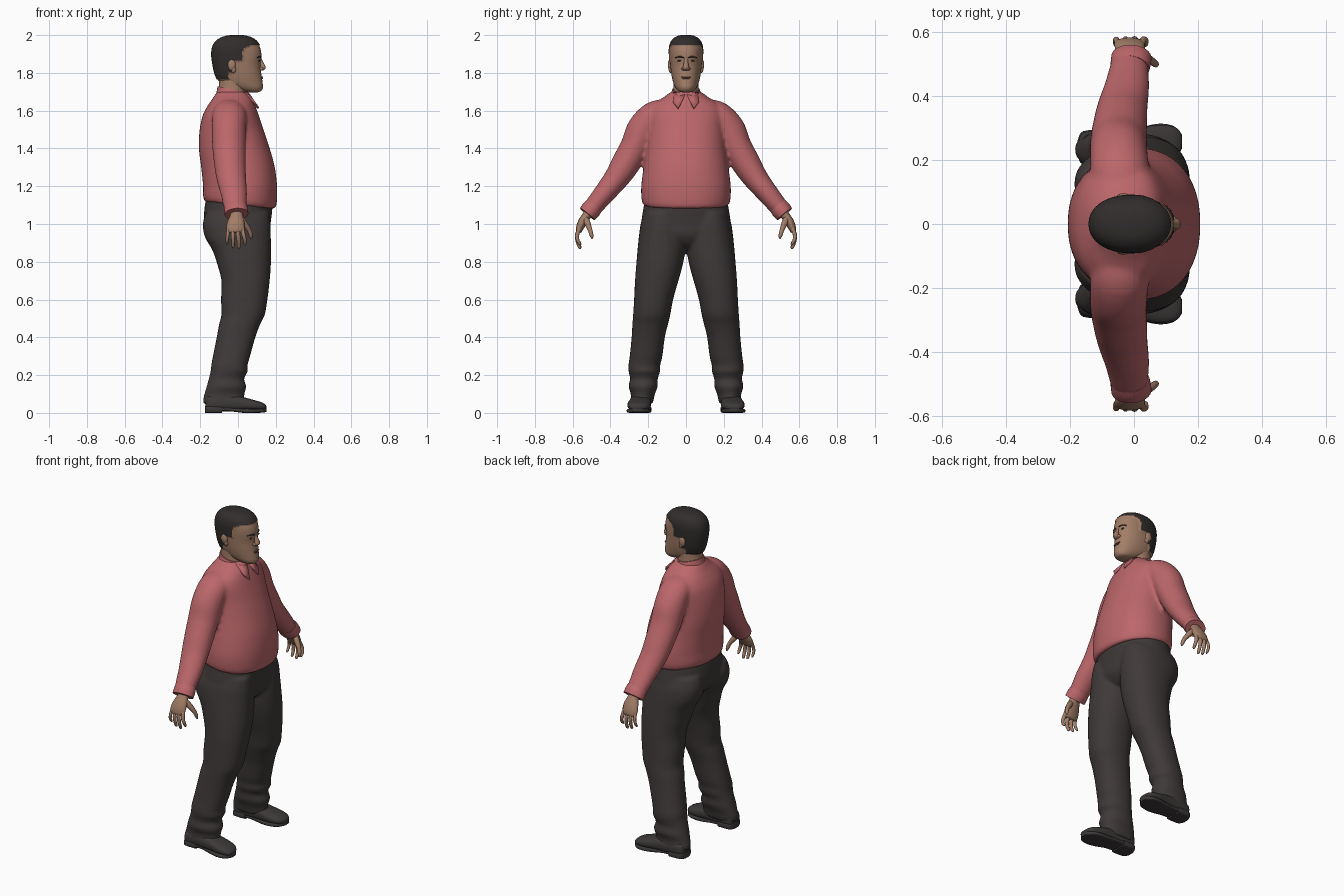
import bpy, bmesh, math
from mathutils import Vector, Matrix
from mathutils.bvhtree import BVHTree


def material(name, col):
    m = bpy.data.materials.new(name)
    m.diffuse_color = (*col, 1)
    return m


SHIRT = material("rose shirt", (0.50, 0.135, 0.145))
PANTS = material("charcoal trousers", (0.050, 0.042, 0.041))
SHOE = material("dark shoe", (0.046, 0.040, 0.040))
SKIN = material("tan skin", (0.36, 0.205, 0.135))
HAIR = material("dark hair", (0.030, 0.026, 0.025))
LIP = material("brown lip", (0.17, 0.075, 0.055))
X, Y, Z = Vector((1, 0, 0)), Vector((0, 1, 0)), Vector((0, 0, 1))


def resample(rows, steps):
    """Catmull-Rom through the section rows."""
    out = []
    for i in range(len(rows) - 1):
        p = [rows[max(0, min(len(rows) - 1, i + k))] for k in (-1, 0, 1, 2)]
        for s in range(steps):
            t = s / steps
            out.append([0.5 * (2 * b + (c - a) * t + (2 * a - 5 * b + 4 * c - d) * t * t
                               + (3 * b - a - 3 * c + d) * t ** 3) for a, b, c, d in zip(*p)])
    return out + [list(rows[-1])]


def loft(bm, rows, axis=None, side=1, n=32, steps=4, p=2.0):
    """Rows are x, y, z, radius 1, radius 2. Rings follow the path unless axis is given."""
    rows = resample(rows, steps)
    pts = [Vector((r[0], r[1] * side, r[2])) for r in rows]
    rings = []
    for i, r in enumerate(rows):
        t = axis or (pts[min(i + 1, len(pts) - 1)] - pts[max(i - 1, 0)]).normalized()
        u = Y if abs(t.x) > 0.9 else (X - t * t.x).normalized()
        v = t.cross(u)
        ring = []
        for k in range(n):
            a = math.tau * k / n
            c, s = math.cos(a), math.sin(a)
            c, s = (math.copysign(abs(q) ** (2 / p), q) for q in (c, s))
            ring.append(bm.verts.new(pts[i] + u * c * max(r[3], .002) + v * s * max(r[4], .002)))
        rings.append(ring)
    for a, b in zip(rings, rings[1:]):
        for k in range(n):
            bm.faces.new((a[k], a[(k + 1) % n], b[(k + 1) % n], b[k]))
    bm.faces.new(rings[0])
    bm.faces.new(rings[-1])


def spans(data):
    """Rows of z, x min, x max, y min, y max turned into section rows."""
    return [((a + b) / 2, (c + d) / 2, z, (b - a) / 2, (d - c) / 2) for z, a, b, c, d in data]


def blob(bm, centre, size):
    m = Matrix.Translation(centre) @ Matrix.Diagonal((*size, 1))
    bmesh.ops.create_uvsphere(bm, u_segments=16, v_segments=10, radius=1, matrix=m)


def finish(name, bm, *mats, voxel=0, angle=50):
    bmesh.ops.recalc_face_normals(bm, faces=bm.faces[:])
    me = bpy.data.meshes.new(name)
    bm.to_mesh(me)
    bm.free()
    ob = bpy.data.objects.new(name, me)
    bpy.context.collection.objects.link(ob)
    for m in mats:
        me.materials.append(m)
    bpy.ops.object.select_all(action='DESELECT')
    ob.select_set(True)
    bpy.context.view_layer.objects.active = ob
    bpy.ops.object.shade_smooth_by_angle(angle=math.radians(angle))
    if voxel:  # fuse the overlapping volumes into one skin
        rm = ob.modifiers.new("fuse", 'REMESH')
        rm.mode, rm.voxel_size, rm.use_smooth_shade = 'VOXEL', voxel, True
        sm = ob.modifiers.new("soften", 'SMOOTH')
        sm.factor, sm.iterations = 0.5, 4
    return ob


# Shirt: torso and sleeves
bm = bmesh.new()
loft(bm, spans([(1.10, -.175, .195, -.225, .225), (1.13, -.185, .205, -.235, .235),
                (1.20, -.185, .207, -.237, .237), (1.30, -.195, .195, -.225, .225),
                (1.40, -.207, .168, -.212, .212), (1.50, -.203, .135, -.205, .205),
                (1.58, -.185, .108, -.205, .205), (1.63, -.158, .09, -.18, .18),
                (1.67, -.13, .073, -.12, .12), (1.70, -.112, .055, -.08, .08)]), Z, n=48, p=2.2)
for v in bm.verts:  # hem dips toward the belly
    if v.co.z < 1.19:
        v.co.z -= 0.1 * v.co.x * min(1, (1.19 - v.co.z) / .06)
for s in (1, -1):
    loft(bm, [(-.045, .10, 1.61, .08, .055), (-.045, .17, 1.575, .09, .075), (-.048, .225, 1.50, .09, .088),
              (-.048, .268, 1.41, .088, .080), (-.042, .325, 1.31, .083, .075),
              (-.035, .37, 1.24, .078, .066), (-.022, .43, 1.165, .070, .057),
              (-.015, .49, 1.092, .060, .050), (-.01, .507, 1.072, .056, .046)], side=s)
finish("shirt", bm, SHIRT, voxel=0.010)

# Cuffs
for s, tag in ((1, "left"), (-1, "right")):
    bm = bmesh.new()
    loft(bm, [(-.013, .488, 1.094, .061, .050), (-.01, .505, 1.073, .063, .053),
              (-.008, .522, 1.052, .063, .050)], side=s)
    finish(tag + "_cuff", bm, SHIRT)

# Collar band and two flaps
bm = bmesh.new()
loft(bm, [(-.026, 0, 1.665, .090, .088), (-.028, 0, 1.69, .084, .080), (-.03, 0, 1.712, .078, .073)], Z)
for v in bm.verts:
    v.co.z -= .22 * (v.co.x + .03)
finish("collar_band", bm, SHIRT)
bm = bmesh.new()
for s in (1, -1):
    bm.faces.new([bm.verts.new((x, y * s, z)) for x, y, z in
                  ((.060, .003, 1.682), (.108, .042, 1.612), (.085, .068, 1.645), (.030, .066, 1.695))])
flaps = finish("collar_flaps", bm, SHIRT)
mod = flaps.modifiers.new("cloth", 'SOLIDIFY')
mod.thickness, mod.offset = 0.012, 0

# Trousers: pelvis and legs
bm = bmesh.new()
loft(bm, spans([(1.15, -.165, .180, -.215, .215), (1.08, -.178, .182, -.226, .226),
                (1.0, -.178, .172, -.235, .235), (.94, -.15, .165, -.20, .20),
                (.89, -.09, .13, -.12, .12), (.865, -.04, .08, -.05, .05)]), Z, n=48, p=2.2)
for s in (1, -1):
    loft(bm, spans([(1.06, -.17, .165, .03, .22), (1.0, -.187, .172, .01, .24), (.93, -.175, .174, .004, .25),
                    (.86, -.135, .175, .004, .257), (.78, -.108, .174, .018, .264),
                    (.70, -.088, .168, .040, .270), (.60, -.090, .156, .068, .275), (.52, -.088, .142, .083, .280),
                    (.47, -.100, .118, .095, .284), (.40, -.113, .092, .112, .288),
                    (.30, -.133, .064, .125, .298), (.25, -.142, .050, .137, .305), (.22, -.145, .052, .137, .304),
                    (.18, -.155, .032, .150, .296), (.14, -.166, .044, .150, .304), (.10, -.178, .034, .165, .292),
                    (.065, -.186, .035, .172, .294), (.048, -.184, .03, .176, .29)]), Z, side=s, p=2.2)
finish("trousers", bm, PANTS, voxel=0.010)

# Shoes: upper, sole and heel block
for s, tag in ((1, "left"), (-1, "right")):
    bm = bmesh.new()
    loft(bm, [(-.172, .238, .05, .030, .035), (-.155, .238, .05, .050, .045), (-.08, .240, .052, .055, .045),
              (0, .243, .05, .058, .040), (.07, .248, .042, .062, .030), (.12, .252, .036, .054, .022),
              (.143, .256, .031, .035, .015), (.15, .257, .029, .015, .008)], X, side=s, p=2.6)
    finish(tag + "_shoe", bm, SHOE)
    bm = bmesh.new()
    for o in ([(-.176, .238, .018, .025, .018), (-.16, .238, .018, .052, .018),
               (-.10, .239, .018, .056, .018), (-.085, .239, .018, .054, .018)],
              [(-.10, .239, .020, .052, .010), (-.04, .24, .018, .052, .010), (.03, .245, .012, .060, .012),
               (.08, .25, .011, .064, .011), (.125, .254, .012, .052, .011), (.15, .258, .015, .022, .010)]):
        loft(bm, o, X, side=s, p=5)
    finish(tag + "_sole", bm, SHOE)

# Hands: palm, four curled fingers and a thumb
for s, tag in ((1, "left"), (-1, "right")):
    bm = bmesh.new()
    loft(bm, [(-.008, .505, 1.075, .034, .026), (-.008, .525, 1.045, .034, .024),
              (-.010, .545, 1.015, .044, .024), (-.014, .560, .985, .048, .021),
              (-.016, .568, .962, .044, .016), (-.016, .570, .954, .034, .010)], side=s, n=20)
    for x0, x1, low, r in ((.022, .036, .888, .0105), (-.003, .004, .868, .0110),
                           (-.028, -.026, .873, .0105), (-.051, -.058, .892, .0090)):
        xm = (x0 + x1) / 2
        loft(bm, [(x0, .560, .985, r, r), (xm, .576, .945, r, r), (x1, .574, (low + .945) / 2, r * .9, r * .9),
                  (x1, .562, low + .008, r * .75, r * .75), (x1, .558, low, r * .3, r * .3)], side=s, n=12)
    loft(bm, [(.012, .532, 1.03, .016, .016), (.036, .520, 1.0, .016, .016), (.058, .508, .968, .012, .012),
              (.068, .500, .940, .010, .010), (.070, .496, .922, .004, .004)], side=s, n=12)
    finish(tag + "_hand", bm, SKIN)

# Neck
bm = bmesh.new()
loft(bm, [(-.03, 0, 1.66, .075, .072), (-.03, 0, 1.72, .072, .066), (-.025, 0, 1.80, .075, .066)], Z)
finish("neck", bm, SKIN)

# Head with hair picked by a hairline rule
bm = bmesh.new()
loft(bm, spans([(1.697, .055, .105, -.02, .02), (1.704, .02, .122, -.04, .04), (1.722, -.04, .132, -.056, .056),
                (1.75, -.095, .130, -.068, .068), (1.79, -.118, .124, -.077, .077), (1.84, -.130, .119, -.083, .083),
                (1.89, -.137, .124, -.086, .086), (1.93, -.134, .118, -.086, .086), (1.96, -.120, .102, -.078, .078),
                (1.98, -.095, .078, -.062, .062), (1.992, -.06, .045, -.040, .040),
                (1.996, -.02, .01, -.012, .012)]), Z, n=96, steps=8, p=2.15)
bm.normal_update()
bmesh.ops.recalc_face_normals(bm, faces=bm.faces[:])
skin_tree = BVHTree.FromBMesh(bm)


def hairline(x):
    if x > .06:
        return 1.945
    if x > .025:
        return 1.925 + (x - .025) * .55
    if x > -.025:
        return 1.865
    return 1.80 if x > -.05 else 1.768


hair_verts = set()
for f in bm.faces:
    c = f.calc_center_median()
    if c.z > hairline(c.x):
        f.material_index = 1
        hair_verts.update(f.verts)
for v, nrm in [(v, v.normal.copy()) for v in hair_verts]:
    v.co += nrm * .005
finish("head", bm, SKIN, HAIR, angle=70)


def on_face(y, z):
    return skin_tree.ray_cast(Vector((1, y, z)), Vector((-1, 0, 0)))[0]


# Nose, ears and brow ridge
bm = bmesh.new()
loft(bm, [(.112, 0, 1.885, .008, .010), (.122, 0, 1.86, .010, .011), (.130, 0, 1.84, .013, .014),
          (.130, 0, 1.824, .016, .018), (.122, 0, 1.812, .010, .014)], Z, n=16)
for s in (1, -1):
    blob(bm, (.122, s * .015, 1.822), (.012, .009, .009))
finish("nose", bm, SKIN)
bm = bmesh.new()
for s in (1, -1):
    blob(bm, (-.033, s * .085, 1.842), (.021, .011, .030))
    blob(bm, (-.024, s * .083, 1.818), (.013, .009, .018))
finish("ears", bm, SKIN)

# Eyes, brows and lips
bm = bmesh.new()
for s in (1, -1):
    blob(bm, on_face(s * .034, 1.864), (.004, .012, .0045))
finish("eyes", bm, HAIR)
bm = bmesh.new()
for s in (1, -1):
    for k in range(5):
        blob(bm, on_face(s * (.018 + k * .008), 1.882 + .004 * math.sin(k * .8)), (.004, .008, .0035))
finish("eyebrows", bm, HAIR)
bm = bmesh.new()
for z, w in ((1.778, .027), (1.771, .022)):
    blob(bm, on_face(0, z), (.006, w, .004))
finish("lips", bm, LIP)
